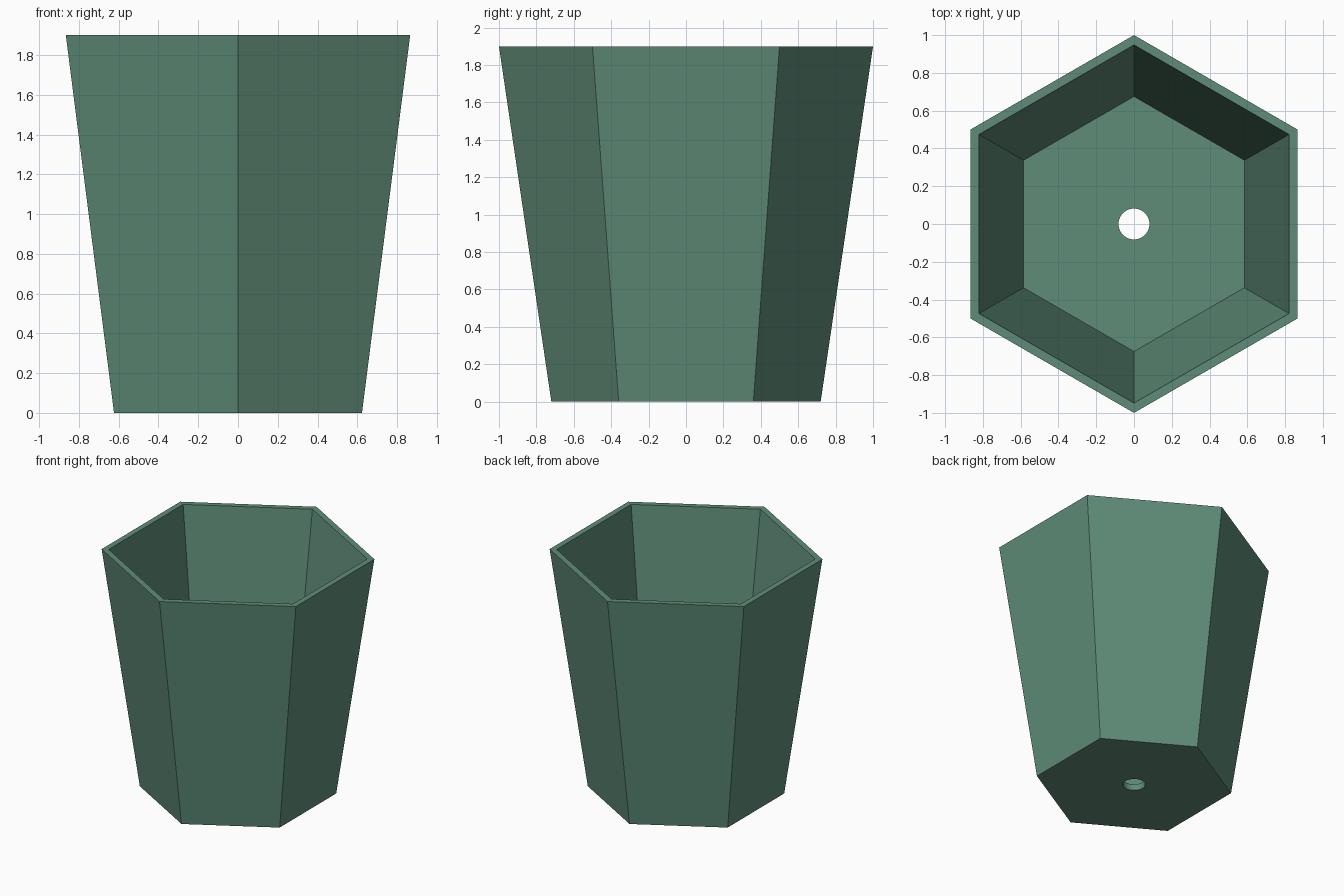
import bpy, bmesh, math

if "Cube" in bpy.data.objects:
    bpy.data.objects.remove(bpy.data.objects["Cube"])

SIDES, STEPS = 6, 8            # hexagon sides, hole segments per side
HEIGHT, FLOOR = 1.9, 0.05
HOLE = 0.082

bm = bmesh.new()


def ring(radius, z, count=SIDES):
    """Ring of points with one corner on the y axis."""
    angles = [math.pi / 2 + 2 * math.pi * i / count for i in range(count)]
    return [bm.verts.new((radius * math.cos(a), radius * math.sin(a), z)) for a in angles]


def bridge(a, b):
    """Quads between two equal rings."""
    n = len(a)
    for i in range(n):
        bm.faces.new((a[i], a[(i + 1) % n], b[(i + 1) % n], b[i]))


def plate(outer, hole):
    """Hexagonal plate around a round hole, one face per side."""
    n = len(hole)
    for i in range(SIDES):
        arc = [hole[(i * STEPS + k) % n] for k in range(STEPS, -1, -1)]
        bm.faces.new([outer[i], outer[(i + 1) % SIDES]] + arc)


# Tapered walls, rim and inside
base = ring(0.72, 0)
rim_outer = ring(1.0, HEIGHT)
rim_inner = ring(0.948, HEIGHT)
floor = ring(0.675, FLOOR)
bridge(base, rim_outer)
bridge(rim_outer, rim_inner)
bridge(rim_inner, floor)

# Floor with drain hole
hole_top = ring(HOLE, FLOOR, SIDES * STEPS)
hole_bottom = ring(HOLE, 0, SIDES * STEPS)
plate(floor, hole_top)
bridge(hole_top, hole_bottom)
plate(base, hole_bottom)

bmesh.ops.recalc_face_normals(bm, faces=bm.faces)
mesh = bpy.data.meshes.new("planter_pot")
bm.to_mesh(mesh)
bm.free()

# Single muted green
green = bpy.data.materials.new("muted green")
green.diffuse_color = (0.114, 0.262, 0.188, 1)
green.use_nodes = True
green.node_tree.nodes["Principled BSDF"].inputs["Base Color"].default_value = green.diffuse_color
mesh.materials.append(green)

pot = bpy.data.objects.new("planter_pot", mesh)
bpy.context.collection.objects.link(pot)
bpy.context.view_layer.objects.active = pot
pot.select_set(True)
bpy.ops.object.shade_smooth_by_angle(angle=math.radians(30))
